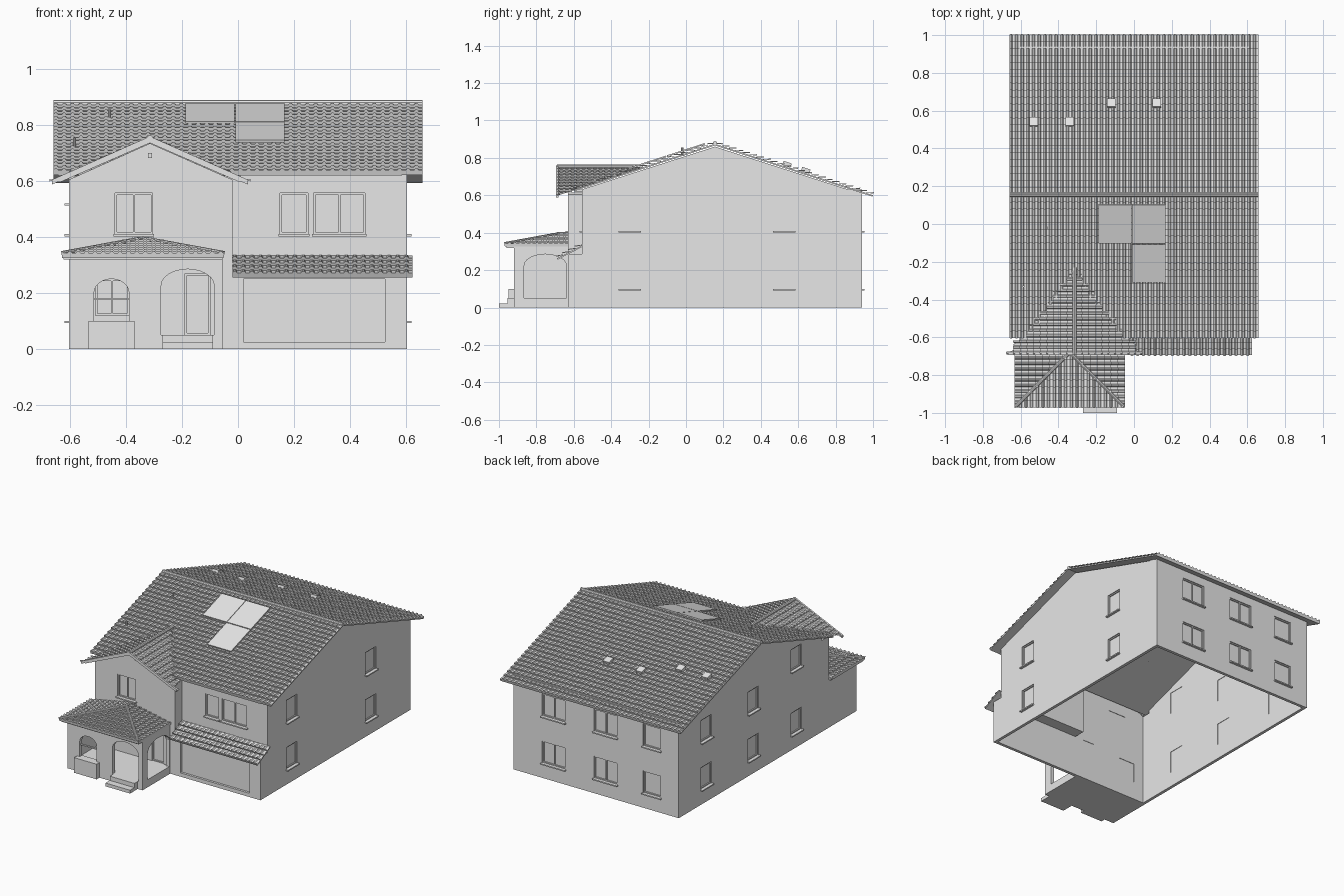
import bpy, bmesh, math
from mathutils import Vector, Matrix

if "Cube" in bpy.data.objects:
    bpy.data.objects.remove(bpy.data.objects["Cube"], do_unlink=True)

plaster = bpy.data.materials.new("plain_grey")
plaster.use_nodes = True
plaster.diffuse_color = (0.8, 0.8, 0.8, 1)
plaster.node_tree.nodes["Principled BSDF"].inputs["Base Color"].default_value = (0.8, 0.8, 0.8, 1)


def finish(name, bm):
    mesh = bpy.data.meshes.new(name)
    bm.to_mesh(mesh)
    bm.free()
    mesh.materials.append(plaster)
    obj = bpy.data.objects.new(name, mesh)
    bpy.context.scene.collection.objects.link(obj)
    return obj


def box(bm, a, b):
    a, b = Vector(a), Vector(b)
    size = [abs(s) for s in b - a]
    place = Matrix.Translation((a + b) / 2) @ Matrix.Diagonal((*size, 1))
    bmesh.ops.create_cube(bm, size=1, matrix=place)


def box_object(name, *corners):
    bm = bmesh.new()
    for a, b in corners:
        box(bm, a, b)
    return finish(name, bm)


def prism(bm, profile, axis, start, end):
    """Extrude a profile along x (points are y, z) or along y (points are x, z)."""
    def at(p, d):
        return (d, p[0], p[1]) if axis == "x" else (p[0], d, p[1])
    first = [bm.verts.new(at(p, start)) for p in profile]
    last = [bm.verts.new(at(p, end)) for p in profile]
    bm.faces.new(first)
    bm.faces.new(last[::-1])
    for i in range(len(profile)):
        j = (i + 1) % len(profile)
        bm.faces.new((first[i], last[i], last[j], first[j]))
    bmesh.ops.recalc_face_normals(bm, faces=bm.faces[:])


def prism_object(name, *args):
    bm = bmesh.new()
    prism(bm, *args)
    return finish(name, bm)


def combine(obj, other, operation="DIFFERENCE"):
    mod = obj.modifiers.new("combine", "BOOLEAN")
    mod.operation, mod.solver, mod.object = operation, "EXACT", other
    bpy.context.view_layer.objects.active = obj
    bpy.ops.object.modifier_apply(modifier=mod.name)
    bpy.data.objects.remove(other, do_unlink=True)


def tube(bm, a, b, radius):
    a, b = Vector(a), Vector(b)
    turn = (b - a).to_track_quat("Z", "Y").to_matrix().to_4x4()
    bmesh.ops.create_cone(bm, cap_ends=True, segments=10, radius1=radius, radius2=radius,
                          depth=(b - a).length, matrix=Matrix.Translation((a + b) / 2) @ turn)


def tiled_slope(name, origin, across, down, left, right, clips=()):
    """Rows of humped tiles on a thin sheet, trimmed by clip planes."""
    bm = bmesh.new()
    origin, across, down = Vector(origin), Vector(across), Vector(down)
    length = down.length
    down.normalize()
    normal = across.cross(down)
    if normal.z < 0:
        normal.negate()

    def at(u, v, h):
        return bm.verts.new(origin + across * u + down * v + normal * h)
    columns, rows = round((right - left) / 0.03), max(1, round(length / 0.038))
    pitch, step = (right - left) / columns, length / rows
    tile = ((0, 0), (0.15, 0.007), (0.4, 0.007), (0.55, 0))
    profile = [(left + (c + t) * pitch, h) for c in range(columns) for t, h in tile]
    profile.append((right, 0))
    for r in range(rows):
        upper = [at(u, r * step, h * 0.5) for u, h in profile]
        lower = [at(u, (r + 1) * step, h + 0.01) for u, h in profile]
        lip = [at(u, (r + 1) * step, 0) for u, h in profile]
        for i in range(len(profile) - 1):
            bm.faces.new((upper[i], upper[i + 1], lower[i + 1], lower[i]))
            bm.faces.new((lower[i], lower[i + 1], lip[i + 1], lip[i]))
    sheet = [[at(u, v, h) for u, v in ((left, 0), (right, 0), (right, length), (left, length))]
             for h in (0, -0.008)]
    for ring in sheet:
        bm.faces.new(ring)
    for i in range(4):
        j = (i + 1) % 4
        bm.faces.new((sheet[0][i], sheet[0][j], sheet[1][j], sheet[1][i]))
    bmesh.ops.recalc_face_normals(bm, faces=bm.faces[:])
    for face in bm.faces:
        if face.normal.dot(normal) < -0.5 and (face.calc_center_median() - origin).dot(normal) > -0.004:
            face.normal_flip()
    for point, direction in clips:
        bmesh.ops.bisect_plane(bm, geom=bm.verts[:] + bm.edges[:] + bm.faces[:], plane_co=point,
                               plane_no=direction, clear_outer=True)
    return finish(name, bm)


# House walls: gabled body, front wing and garage front, hollowed out
HALF, FRONT, BACK = 0.605, -0.63, 0.94
walls = prism_object("house_walls", [(-0.555, 0), (BACK, 0), (BACK, 0.63), (0.87, 0.63),
                                     (0.155, 0.86), (-0.555, 0.632)], "x", -HALF, HALF)
combine(walls, box_object("garage_front", ((-HALF, FRONT, 0), (HALF, -0.5, 0.285))), "UNION")
combine(walls, prism_object("wing", [(-HALF, 0), (-0.02, 0), (-0.02, 0.605), (-0.315, 0.735),
                                     (-HALF, 0.605)], "y", FRONT, -0.4), "UNION")
for a, b in (((-0.585, -0.535, -1), (0.585, 0.92, 1)), ((-0.585, -0.61, -1), (-0.04, 0, 1)),
             ((-0.585, -0.61, -1), (0.585, 0, 0.27))):
    combine(walls, box_object("void", (a, b)))

# Windows and doors: each gets a hole, a frame, a pane and a sill
holes, frames, panes, sills = (bmesh.new() for _ in range(4))
sides = {
    "wing": lambda u, d, z: (u, FRONT + d, z),
    "front": lambda u, d, z: (u, -0.555 + d, z),
    "back": lambda u, d, z: (u, BACK - d, z),
    "right": lambda u, d, z: (HALF - d, u, z),
    "left": lambda u, d, z: (d - HALF, u, z),
}


def opening(side, u0, u1, z0, z1, parts=1, sill=True):
    at = sides[side]
    box(holes, at(u0, -0.03, z0), at(u1, 0.03, z1))
    box(panes, at(u0, 0.013, z0), at(u1, 0.017, z1))
    bar = 0.007
    for i in range(parts + 1):
        u = u0 + (u1 - u0 - bar) * i / parts
        box(frames, at(u, 0.006, z0), at(u + bar, 0.017, z1))
    for z in (z0, z1 - bar):
        box(frames, at(u0, 0.006, z), at(u1, 0.017, z + bar))
    if sill:
        box(sills, at(u0 - 0.005, -0.015, z0 - 0.008), at(u1 + 0.005, 0.01, z0))


UP, LOW = (0.41, 0.557), (0.1, 0.245)
for floor in (UP, LOW):
    for u in (-0.3, 0.525):
        opening("right", u - 0.055, u + 0.055, *floor)
    for u, w in ((0.31, 0.085), (-0.07, 0.085), (-0.41, 0.065)):
        opening("back", u - w, u + w, *floor, 2 if w > 0.07 else 1)
    for u in (0.65, 0.16):
        opening("left", u - 0.055, u + 0.055, *floor)
opening("left", -0.345, -0.235, *LOW)
opening("left", -0.345, -0.235, 0.52, 0.665)
opening("wing", -0.44, -0.305, *UP, 2)
opening("wing", -0.51, -0.39, 0.12, 0.25, 2, False)
opening("wing", -0.19, -0.1, 0.05, 0.27, 1, False)
opening("front", 0.15, 0.25, *UP)
opening("front", 0.27, 0.455, *UP, 2)
box(holes, (0.02, -0.66, 0.025), (0.525, -0.6, 0.25))
combine(walls, finish("holes", holes))
finish("window_frames", frames)
finish("window_panes", panes)
finish("window_sills", sills)
box_object("garage_door", ((0.015, -0.615, 0.02), (0.53, -0.61, 0.255)))
box_object("gable_vent", ((-0.322, -0.636, 0.682), (-0.308, -0.625, 0.7)))


# Porch with arched openings
def arch(a, b, low, high, rise):
    mid, half = (a + b) / 2, (b - a) / 2
    curve = [(mid + half * math.cos(math.pi * i / 12), high - rise + rise * math.sin(math.pi * i / 12))
             for i in range(13)]
    return [(a, low), (b, low)] + curve


porch = box_object("porch", ((-HALF, -0.92, 0), (-0.055, -0.625, 0.325)))
combine(porch, box_object("void", ((-0.58, -0.895, 0.05), (-0.08, -0.5, 0.5))))
combine(porch, prism_object("cut", arch(-0.515, -0.39, 0.1, 0.25, 0.05), "y", -0.95, -0.88))
combine(porch, prism_object("cut", arch(-0.275, -0.085, 0.05, 0.285, 0.06), "y", -0.95, -0.88))
combine(porch, prism_object("cut", arch(-0.865, -0.64, 0.05, 0.285, 0.06), "x", -0.1, 0))
box_object("porch_window_bar", ((-0.52, -0.912, 0.174), (-0.385, -0.902, 0.182)))
box_object("planter", ((-0.535, -0.95, 0), (-0.37, -0.91, 0.1)))
box_object("steps", ((-0.27, -1, 0), (-0.09, -0.91, 0.022)), ((-0.27, -0.955, 0.022), (-0.09, -0.91, 0.05)))
box_object("porch_soffit", ((-0.625, -0.96, 0.319), (-0.055, -0.625, 0.331)))

# Main roof
SLOPE = 0.325
ridge = (0, 0.155, 0.875)
tiled_slope("main_roof_front", ridge, (1, 0, 0), (0, -0.755, -0.755 * SLOPE), -0.66, 0.66)
tiled_slope("main_roof_back", ridge, (1, 0, 0), (0, 0.845, -0.845 * SLOPE), -0.66, 0.66)
box_object("front_soffit", ((0, -0.595, 0.618), (0.585, -0.55, 0.63)))

# Wing roof, trimmed where it meets the main roof
above_main = ((0, 0.155, 0.872), (0, SLOPE, -1))
for name, side in (("left", 1), ("right", -1)):
    tiled_slope("wing_roof_" + name, (-0.315, 0, 0.745), (0, 1, 0), (0.355 * side, 0, -0.155),
                -0.69, 0, [above_main])
prism_object("barge_boards", [(-0.665, 0.588), (-0.315, 0.74), (0.035, 0.588), (0.035, 0.605),
                              (-0.315, 0.76), (-0.665, 0.605)], "y", -0.694, -0.682)

# Porch hip roof and garage skirt roof
apex = (-0.34, -0.68, 0.388)
tiled_slope("porch_roof_front", apex, (1, 0, 0), (0, -0.29, -0.055), -0.3, 0.3,
            [(apex, (1, 1, 0)), (apex, (-1, 1, 0))])
for name, side in (("left", 1), ("right", -1)):
    tiled_slope("porch_roof_" + name, apex, (0, 1, 0), (0.29 * side, 0, -0.055), -0.3, 0.05,
                [(apex, (-side, -1, 0))])
tiled_slope("garage_roof", (0.302, -0.555, 0.333), (1, 0, 0), (0, -0.135, -0.07), -0.322, 0.322)

# Ridge and hip caps
caps = bmesh.new()
tube(caps, (-0.66, 0.155, 0.878), (0.66, 0.155, 0.878), 0.012)
tube(caps, (-0.315, -0.69, 0.752), (-0.315, -0.23, 0.752), 0.012)
tube(caps, (-0.34, -0.69, 0.394), (-0.34, -0.63, 0.394), 0.01)
for side in (1, -1):
    tube(caps, (-0.34, -0.68, 0.394), (-0.34 + 0.285 * side, -0.965, 0.342), 0.009)
finish("ridge_caps", caps)


# Roof fittings lying on the main slopes
def on_roof(bm, x, y, lift, size):
    tilt = math.atan(SLOPE) * (1 if y < ridge[1] else -1)
    z = ridge[2] - SLOPE * abs(y - ridge[1]) + lift
    place = Matrix.Translation((x, y, z)) @ Matrix.Rotation(tilt, 4, "X")
    bmesh.ops.create_cube(bm, size=1, matrix=place @ Matrix.Diagonal((*size, 1)))


solar, vents, pipes = bmesh.new(), bmesh.new(), bmesh.new()
for x, y in ((-0.1, 0), (0.078, 0), (0.078, -0.207)):
    on_roof(solar, x, y, 0.018, (0.175, 0.212, 0.008))
for x, y in ((-0.53, 0.54), (-0.34, 0.54), (-0.12, 0.64), (0.12, 0.64)):
    on_roof(vents, x, y, 0.016, (0.046, 0.046, 0.024))
for x, y, z in ((-0.46, -0.02, 0.81), (-0.585, -0.33, 0.71)):
    tube(pipes, (x, y, z), (x, y, z + 0.046), 0.006)
finish("solar_panels", solar)
finish("roof_vents", vents)
finish("vent_pipes", pipes)
